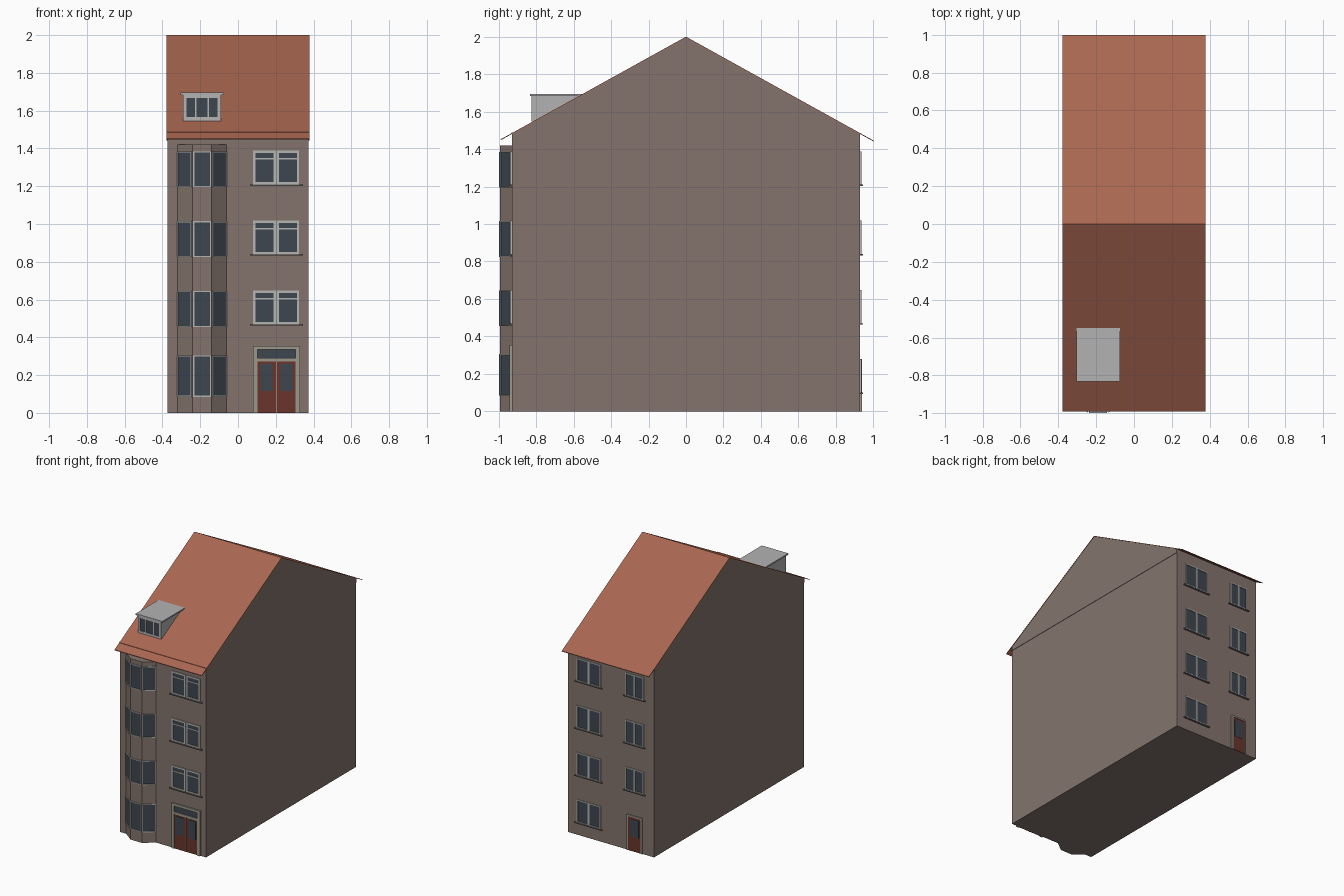
import bpy, bmesh
from mathutils import Vector

if "Cube" in bpy.data.objects:
    bpy.data.objects.remove(bpy.data.objects["Cube"])

def material(name, rgb):
    m = bpy.data.materials.new(name)
    m.diffuse_color = (*rgb, 1)
    m.use_nodes = True
    m.node_tree.nodes["Principled BSDF"].inputs["Base Color"].default_value = m.diffuse_color
    return m

WALL = material("wall_render", (0.23, 0.175, 0.152))
ROOF = material("roof_tile", (0.40, 0.135, 0.082))
GLASS = material("dark_glass", (0.048, 0.062, 0.08))
FRAME = material("painted_frame", (0.46, 0.46, 0.45))
SILL = material("sill", (0.16, 0.14, 0.13))
STONE = material("door_surround", (0.33, 0.31, 0.26))
WOOD = material("door_wood", (0.14, 0.036, 0.024))
LEAD = material("dormer_grey", (0.45, 0.45, 0.45))

def finish(name, bm, mat):
    bmesh.ops.recalc_face_normals(bm, faces=bm.faces)
    me = bpy.data.meshes.new(name)
    bm.to_mesh(me)
    bm.free()
    me.materials.append(mat)
    ob = bpy.data.objects.new(name, me)
    bpy.context.collection.objects.link(ob)
    return ob

def prism(name, pts, offset, mat):
    """Extrude a closed outline by an offset vector."""
    bm = bmesh.new()
    f = bm.faces.new([bm.verts.new(p) for p in pts])
    r = bmesh.ops.extrude_face_region(bm, geom=[f])
    bmesh.ops.translate(bm, vec=Vector(offset),
                        verts=[v for v in r["geom"] if isinstance(v, bmesh.types.BMVert)])
    return finish(name, bm, mat)

class Face:
    """Wall plane: u runs left to right seen from outside, w points outward."""
    def __init__(self, origin, along):
        self.o = Vector((*origin, 0))
        self.d = Vector((*along, 0)).normalized()
        self.n = Vector((self.d.y, -self.d.x, 0))

    def boxes(self, name, items, mat):
        bm = bmesh.new()
        for u0, u1, z0, z1, w0, w1 in items:
            vs = bmesh.ops.create_cube(bm, size=1)["verts"]
            for v in vs:
                u = u0 if v.co.x < 0 else u1
                w = w0 if v.co.y < 0 else w1
                z = z0 if v.co.z < 0 else z1
                v.co = self.o + self.d * u + self.n * w + Vector((0, 0, z))
        return finish(name, bm, mat)

def window(face, name, u0, u1, z0, z1, panes=1, transom=None, t=0.01, mull=None, out=0.007, sill=False):
    """Frame bars around dark glass, with mullions, transom and sill."""
    mull = mull or t
    bars = [(u0, u1, z0, z0 + t, -0.004, out), (u0, u1, z1 - t, z1, -0.004, out),
            (u0, u0 + t, z0 + t, z1 - t, -0.004, out), (u1 - t, u1, z0 + t, z1 - t, -0.004, out)]
    for i in range(1, panes):
        c = u0 + (u1 - u0) * i / panes
        bars.append((c - mull / 2, c + mull / 2, z0 + t, z1 - t, -0.004, out))
    if transom:
        bars.append((u0 + t, u1 - t, transom - 0.004, transom + 0.004, -0.004, out - 0.001))
    face.boxes(name + "_frame", bars, FRAME)
    face.boxes(name + "_glass", [(u0 + t, u1 - t, z0 + t, z1 - t, -0.004, 0.002)], GLASS)
    if sill:
        face.boxes(name + "_sill", [(u0 - 0.015, u1 + 0.015, z0 - 0.007, z0, -0.004, 0.014)], SILL)

# Main block with gables
X, Y, EAVE, TOP = 0.374, 0.93, 1.483, 1.996
K = (2 - 1.485) / Y
prism("walls", [(-X, -Y, 0), (X, -Y, 0), (X, Y, 0), (-X, Y, 0)], (0, 0, 1.45), WALL)
prism("gables", [(-X - 0.003, -Y, 1.45), (-X - 0.003, Y, 1.45), (-X - 0.003, Y, EAVE - 0.002),
                 (-X - 0.003, 0, TOP), (-X - 0.003, -Y, EAVE - 0.002)], (2 * X + 0.006, 0, 0), WALL)

# Thin roof sheet, overhanging the front and back
def rz(y, drop=0):
    return 2 - K * abs(y) - drop
ys = (-0.99, 0, 1.0)
prism("roof", [(-0.379, y, rz(y)) for y in ys] + [(-0.379, y, rz(y, 0.005)) for y in reversed(ys)],
      (0.758, 0, 0), ROOF)
prism("eave_seam", [(-0.379, y, rz(y, d)) for y, d in
                    ((-0.932, 0), (-0.932, -0.003), (-0.926, -0.003), (-0.926, 0))], (0.758, 0, 0), ROOF)

# Canted bay
bay = [(-0.32, -Y), (-0.24, -0.992), (-0.14, -0.992), (-0.06, -Y)]
prism("bay", [(x, y, 0) for x, y in bay + [(-0.06, -0.92), (-0.32, -0.92)]], (0, 0, 1.42), WALL)
for side, a, b in zip(("left", "middle", "right"), bay, bay[1:]):
    along = Vector(b) - Vector(a)
    f = Face(a, along)
    for i, (z0, z1) in enumerate(((0.085, 0.305), (0.455, 0.645), (0.825, 1.015), (1.195, 1.385))):
        window(f, f"bay_{side}_window_{i}", 0.003, along.length - 0.003, z0, z1, t=0.006)

front = Face((0, -Y), (1, 0))
back = Face((0, Y), (-1, 0))

# Front window pairs
for i, z in enumerate((0.47, 0.84, 1.21)):
    for s, u in (("left", 0.08), ("right", 0.204)):
        window(front, f"front_{s}_window_{i}", u, u + 0.12, z, z + 0.178, transom=z + 0.135, t=0.012)
    front.boxes(f"front_sill_{i}", [(0.063, 0.343, z - 0.008, z, -0.004, 0.014)], SILL)

# Front double door with fanlight
front.boxes("front_door_surround", [(0.08, 0.103, 0, 0.355, 0, 0.012), (0.305, 0.328, 0, 0.355, 0, 0.012),
                                    (0.103, 0.305, 0.335, 0.355, 0, 0.012),
                                    (0.103, 0.305, 0.272, 0.29, 0, 0.012),
                                    (0.201, 0.207, 0, 0.272, 0, 0.009)], STONE)
front.boxes("front_fanlight", [(0.103, 0.305, 0.29, 0.335, 0, 0.004)], GLASS)
front.boxes("front_door_leaves", [(0.103, 0.201, 0, 0.272, 0, 0.005), (0.207, 0.305, 0, 0.272, 0, 0.005)], WOOD)
front.boxes("front_door_glass", [(0.12, 0.183, 0.115, 0.258, 0, 0.008), (0.225, 0.288, 0.115, 0.258, 0, 0.008)], GLASS)

# Back windows: wide column over four floors, narrow column over three
for i, z in enumerate((0.10, 0.47, 0.84, 1.21)):
    window(back, f"back_wide_window_{i}", -0.295, -0.088, z, z + 0.178, panes=2, t=0.008, mull=0.016, sill=True)
    if i:
        window(back, f"back_narrow_window_{i}", 0.128, 0.285, z, z + 0.178, panes=2, t=0.008, mull=0.016, sill=True)

# Back door
back.boxes("back_door_surround", [(0.14, 0.152, 0, 0.28, 0, 0.009), (0.263, 0.275, 0, 0.28, 0, 0.009),
                                  (0.152, 0.263, 0.268, 0.28, 0, 0.009)], STONE)
back.boxes("back_door_leaf", [(0.152, 0.263, 0, 0.268, 0, 0.004)], WOOD)
back.boxes("back_door_glass", [(0.17, 0.245, 0.115, 0.25, 0, 0.006)], GLASS)

# Dormer
DY = -0.82
prism("dormer_body", [(-0.29, DY, rz(DY)), (-0.29, DY, 1.686), (-0.29, -0.565, 1.686)],
      (0.2, 0, 0), LEAD)
prism("dormer_roof", [(-0.305, -0.833, 1.684), (-0.075, -0.833, 1.684), (-0.075, -0.548, 1.684),
                      (-0.305, -0.548, 1.684)], (0, 0, 0.011), LEAD)
window(Face((0, DY), (1, 0)), "dormer_window", -0.29, -0.09, 1.548, 1.684, panes=3, t=0.018, mull=0.008, out=0.006)
